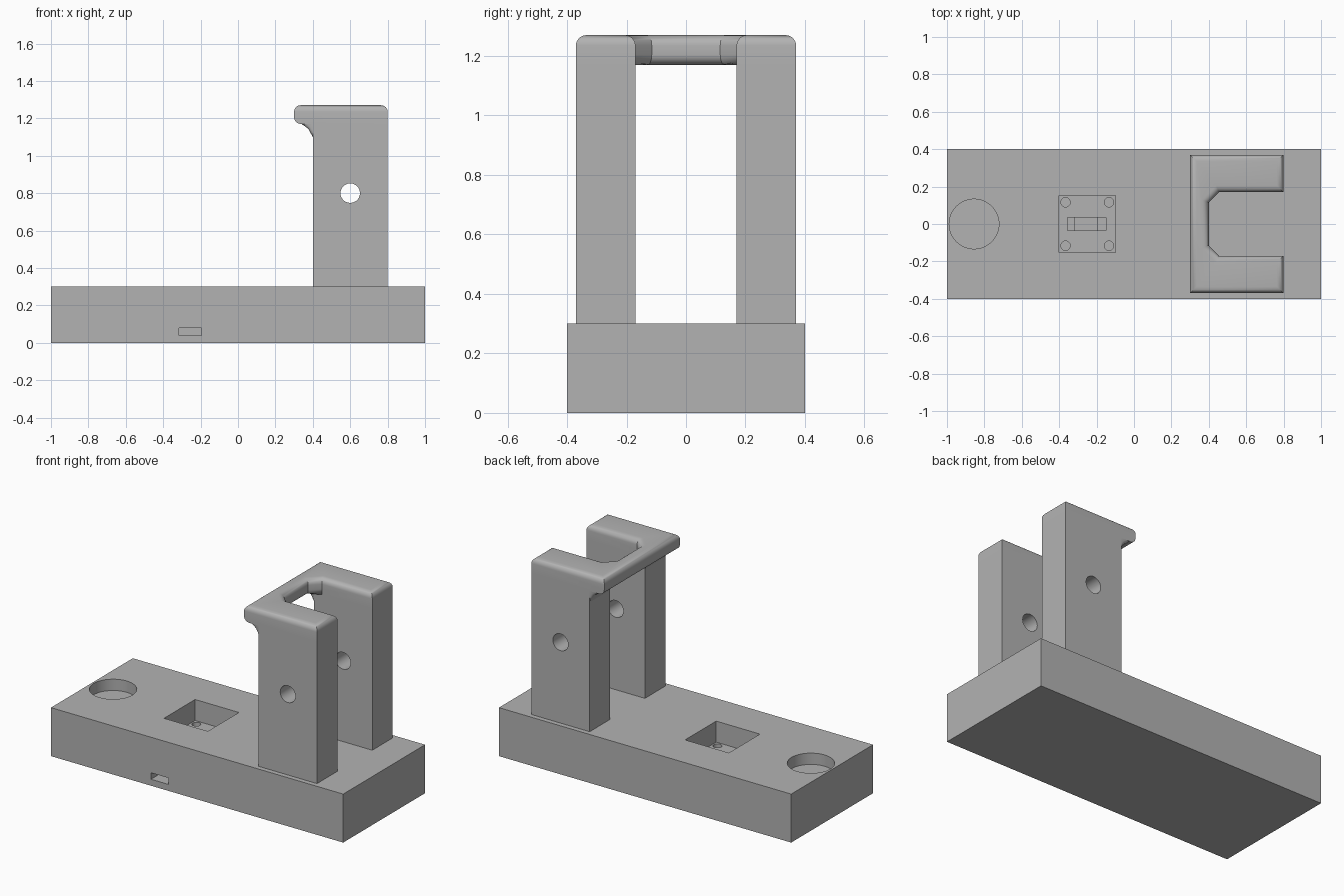
import bpy, bmesh, math
from mathutils import Matrix

cube = bpy.data.objects.get("Cube")
if cube:
    bpy.data.objects.remove(cube, do_unlink=True)

grey = bpy.data.materials.new("light_grey")
grey.use_nodes = True
colour = (0.45, 0.45, 0.45, 1)
grey.diffuse_color = colour
grey.node_tree.nodes["Principled BSDF"].inputs["Base Color"].default_value = colour


def finish(name, bm):
    bmesh.ops.recalc_face_normals(bm, faces=bm.faces)
    mesh = bpy.data.meshes.new(name)
    bm.to_mesh(mesh)
    bm.free()
    mesh.materials.append(grey)
    obj = bpy.data.objects.new(name, mesh)
    bpy.context.collection.objects.link(obj)
    return obj


def box(name, x, y, z):
    bm = bmesh.new()
    bmesh.ops.create_cube(bm, size=1)
    for v in bm.verts:
        for i, (lo, hi) in enumerate((x, y, z)):
            v.co[i] = lo if v.co[i] < 0 else hi
    return finish(name, bm)


def cylinder(name, centre, radius, depth, along_y=False):
    bm = bmesh.new()
    turn = Matrix.Rotation(math.pi / 2 if along_y else 0, 4, "X")
    bmesh.ops.create_cone(bm, cap_ends=True, segments=48, radius1=radius,
                          radius2=radius, depth=depth,
                          matrix=Matrix.Translation(centre) @ turn)
    return finish(name, bm)


def prism(points, offset):
    bm = bmesh.new()
    face = bm.faces.new([bm.verts.new(p) for p in points])
    new = bmesh.ops.extrude_face_region(bm, geom=[face])["geom"]
    bmesh.ops.translate(bm, vec=offset,
                        verts=[g for g in new if isinstance(g, bmesh.types.BMVert)])
    bmesh.ops.recalc_face_normals(bm, faces=bm.faces)
    return bm


def cut(obj, cutter):
    mod = obj.modifiers.new("cut", "BOOLEAN")
    mod.operation = "DIFFERENCE"
    mod.solver = "EXACT"
    mod.object = cutter
    bpy.context.view_layer.objects.active = obj
    bpy.ops.object.modifier_apply(modifier=mod.name)
    bpy.data.objects.remove(cutter, do_unlink=True)


def smooth(obj, degrees=35):
    bpy.ops.object.select_all(action="DESELECT")
    obj.select_set(True)
    bpy.context.view_layer.objects.active = obj
    bpy.ops.object.shade_smooth_by_angle(angle=math.radians(degrees))


# Base with round recess, square pocket, screw holes and cable channel
base = box("base", (-1, 1), (-0.4, 0.4), (0, 0.3))
cut(base, cylinder("round_cutter", (-0.855, 0, 0.33), 0.133, 0.2))
cut(base, box("pocket_cutter", (-0.4, -0.1), (-0.152, 0.152), (0.17, 0.4)))
cut(base, box("slot_cutter", (-0.355, -0.15), (-0.035, 0.035), (0.08, 0.25)))
cut(base, box("drop_cutter", (-0.315, -0.195), (-0.035, 0.035), (0.04, 0.12)))
cut(base, box("channel_cutter", (-0.315, -0.195), (-0.5, 0), (0.04, 0.08)))
for x in (-0.366, -0.134):
    for y in (-0.116, 0.116):
        cut(base, cylinder("screw_cutter", (x, y, 0.17), 0.025, 0.1))
smooth(base)

# Upright posts with pivot holes, and a bracket under the front lip
for side, s in (("right", -1), ("left", 1)):
    span = sorted((s * 0.17, s * 0.37))
    post = box(side + "_post", (0.4, 0.8), span, (0.3, 1.17))
    cut(post, cylinder("pivot_cutter", (0.6, s * 0.27, 0.8), 0.052, 0.5, True))
    smooth(post)

    y = span[0]
    profile = [(0.4, y, 1.17), (0.34, y, 1.17), (0.375, y, 1.145), (0.4, y, 1.1)]
    bm = prism(profile, (0, span[1] - span[0], 0))
    slope = [e for e in bm.edges
             if abs(e.verts[0].co.y - e.verts[1].co.y) < 0.001
             and min(v.co.z for v in e.verts) < 1.165
             and min(v.co.x for v in e.verts) < 0.399]
    bmesh.ops.bevel(bm, geom=slope, offset=0.015, segments=3, profile=0.5,
                    affect="EDGES", clamp_overlap=True)
    smooth(finish(side + "_lip_bracket", bm))

# U-shaped cap joining the posts, with rounded top and front edges
half = [(0.8, 0.37), (0.3, 0.37)]
inner = [(0.4, 0.115), (0.455, 0.17), (0.8, 0.17)]
outline = half + [(x, -y) for x, y in reversed(half)]
outline += [(x, -y) for x, y in reversed(inner)] + inner
bm = prism([(x, y, 1.17) for x, y in outline], (0, 0, 0.1))


def rounded(edge):
    a, b = (v.co for v in edge.verts)
    if abs(a.z - b.z) > 0.01:
        return False
    if a.z > 1.2:
        return True
    return max(a.x, b.x) < 0.46 and max(abs(a.x - 0.3), abs(b.x - 0.3)) != 0 and (
        abs(a.x - b.x) < 0.1)


bmesh.ops.bevel(bm, geom=[e for e in bm.edges if rounded(e)], offset=0.035,
                segments=6, profile=0.5, affect="EDGES", clamp_overlap=True)
smooth(finish("top_cap", bm))
